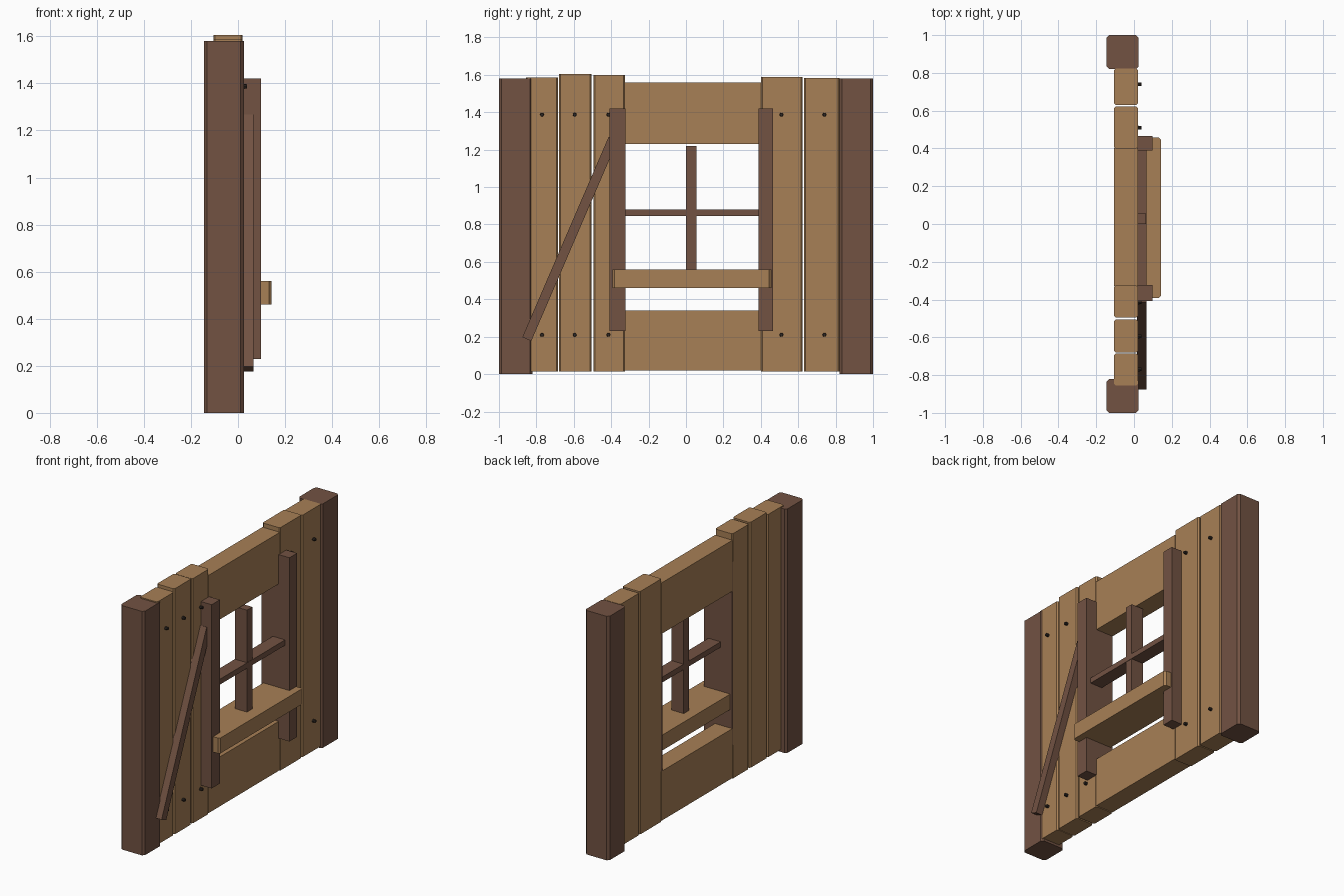
import bpy, bmesh, math
from mathutils import Matrix, Vector

cube = bpy.data.objects.get("Cube")
if cube:
    bpy.data.objects.remove(cube, do_unlink=True)


def material(name, color):
    mat = bpy.data.materials.new(name)
    mat.use_nodes = True
    mat.diffuse_color = (*color, 1)
    mat.node_tree.nodes["Principled BSDF"].inputs["Base Color"].default_value = (*color, 1)
    return mat


tan = material("light_wood", (0.39, 0.215, 0.092))
brown = material("dark_wood", (0.168, 0.085, 0.055))
iron = material("dark_iron", (0.03, 0.022, 0.018))


def finish(name, bm, mat):
    mesh = bpy.data.meshes.new(name)
    bm.to_mesh(mesh)
    bm.free()
    mesh.materials.append(mat)
    obj = bpy.data.objects.new(name, mesh)
    bpy.context.collection.objects.link(obj)
    return obj


def board(name, mat, x, y, z, chamfer=0):
    """Box between the given ranges, with chamfered upright edges."""
    bm = bmesh.new()
    bmesh.ops.create_cube(bm, size=1)
    size = [r[1] - r[0] for r in (x, y, z)]
    bmesh.ops.scale(bm, vec=size, verts=bm.verts)
    bmesh.ops.translate(bm, vec=[sum(r) / 2 for r in (x, y, z)], verts=bm.verts)
    if chamfer:
        upright = [e for e in bm.edges
                   if abs(e.verts[0].co.z - e.verts[1].co.z) > size[2] / 2]
        bmesh.ops.bevel(bm, geom=upright, offset=chamfer, segments=1, affect='EDGES')
    return finish(name, bm, mat)


# End posts
board("end_post_right", brown, (-0.145, 0.025), (-1, -0.82), (0, 1.58), 0.014)
board("end_post_left", brown, (-0.145, 0.025), (0.82, 1), (0, 1.58), 0.014)

# Wall planks
wall = (-0.105, 0.02)
planks = [(-0.855, -0.685, 1.587), (-0.68, -0.505, 1.605), (-0.495, -0.325, 1.6),
          (0.4, 0.622, 1.588), (0.63, 0.822, 1.582)]
for i, (y0, y1, top) in enumerate(planks):
    board(f"wall_plank_{i + 1}", tan, wall, (y0, y1), (0.015, top), 0.008)

# Panels above and below the window
board("upper_panel", tan, wall, (-0.328, 0.402), (1.23, 1.56))
board("lower_panel", tan, wall, (-0.328, 0.402), (0.02, 0.34))

# Window frame, sill and crossbars
board("frame_upright_right", brown, (-0.104, 0.097), (-0.408, -0.324), (0.23, 1.42))
board("frame_upright_left", brown, (-0.104, 0.097), (0.388, 0.466), (0.23, 1.42))
board("window_sill", tan, (-0.09, 0.143), (-0.393, 0.457), (0.46, 0.56), 0.012)
board("upright_bar", brown, (-0.022, 0.064), (0.0, 0.055), (0.55, 1.22))
board("cross_bar", brown, (-0.022, 0.066), (-0.33, 0.392), (0.845, 0.88))

# Diagonal brace
low, high = Vector((0.04, -0.851, 0.187)), Vector((0.04, -0.39, 1.258))
span = high - low
brace = board("diagonal_brace", brown, (-0.025, 0.025), (-0.026, 0.026), (0, span.length))
brace.matrix_world = Matrix.Translation(low) @ Matrix.Rotation(
    -math.atan2(span.y, span.z), 4, 'X')

# Nail heads
for i, y in enumerate((-0.77, -0.595, -0.415, 0.51, 0.74)):
    for row, z in (("lower", 0.21), ("upper", 1.387)):
        bm = bmesh.new()
        bmesh.ops.create_cone(bm, cap_ends=True, segments=8, radius1=0.011,
                              radius2=0.009, depth=0.025)
        bm.transform(Matrix.Translation((0.026, y, z)) @ Matrix.Rotation(math.pi / 2, 4, 'Y'))
        finish(f"{row}_nail_{i + 1}", bm, iron)
